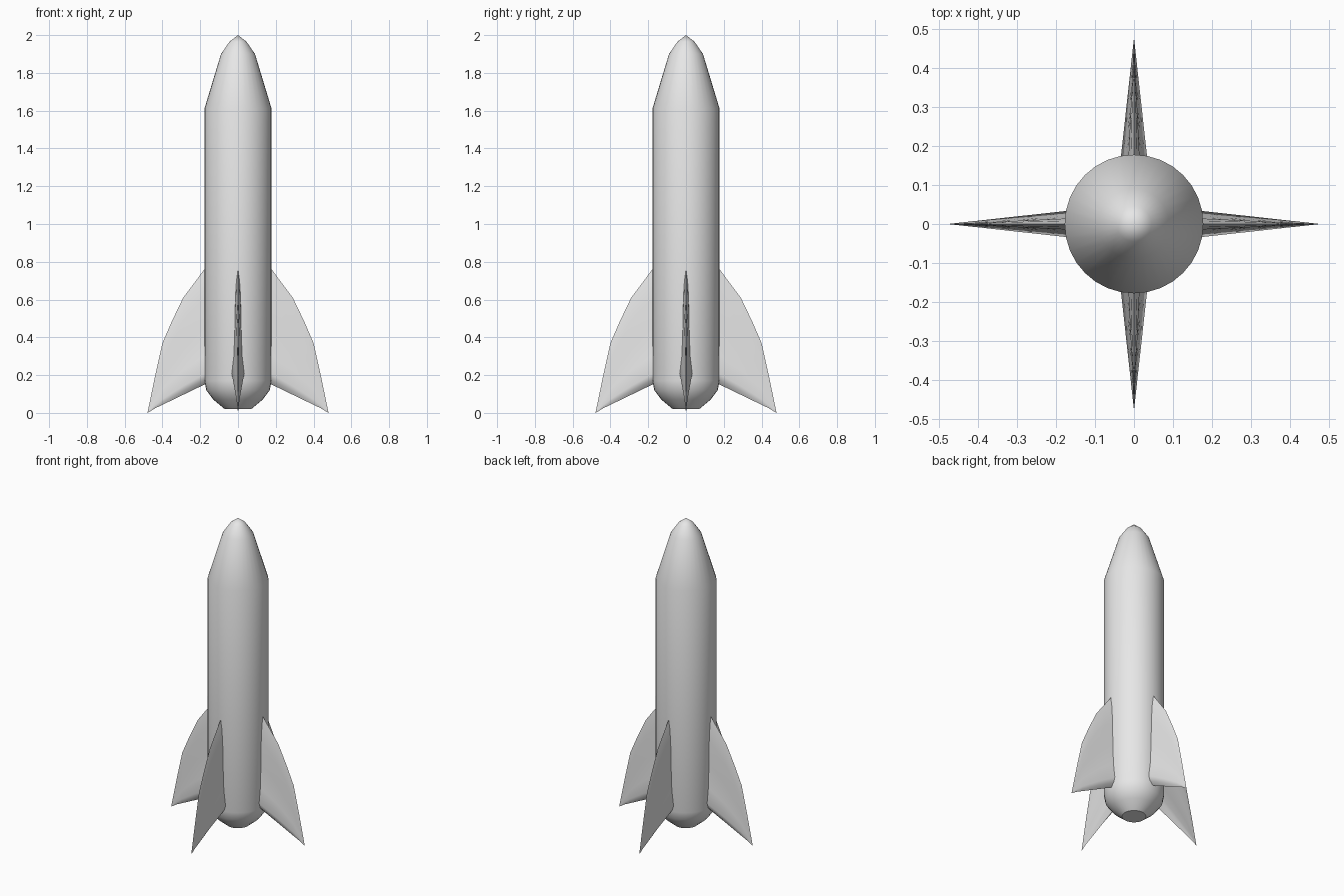
import bpy, bmesh, math
from mathutils import Matrix

cube = bpy.data.objects.get("Cube")
if cube:
    bpy.data.objects.remove(cube, do_unlink=True)

# One plain grey for everything
grey = bpy.data.materials.new("light grey")
grey.use_nodes = True
GREY = (0.8, 0.8, 0.8, 1)
grey.diffuse_color = GREY
grey.node_tree.nodes["Principled BSDF"].inputs["Base Color"].default_value = GREY


def finish(name, bm, sharp_angle):
    bmesh.ops.remove_doubles(bm, verts=bm.verts, dist=0.0002)
    bmesh.ops.recalc_face_normals(bm, faces=bm.faces)
    mesh = bpy.data.meshes.new(name)
    bm.to_mesh(mesh)
    bm.free()
    obj = bpy.data.objects.new(name, mesh)
    bpy.context.collection.objects.link(obj)
    mesh.materials.append(grey)
    bpy.ops.object.select_all(action='DESELECT')
    obj.select_set(True)
    bpy.context.view_layer.objects.active = obj
    bpy.ops.object.shade_smooth_by_angle(angle=math.radians(sharp_angle))
    return obj


# Fuselage: lathed profile (radius, height) with a flat base disc
PROFILE = [(0.07, 0.02), (0.13, 0.07), (0.168, 0.12), (0.178, 0.17),
           (0.178, 1.61), (0.09, 1.9), (0.045, 1.965), (0, 2)]
SIDES = 32
bm = bmesh.new()
rings = [[bm.verts.new((r * math.cos(math.tau * i / SIDES),
                        r * math.sin(math.tau * i / SIDES), z))
          for i in range(SIDES)] for r, z in PROFILE[:-1]]
tip = bm.verts.new((0, 0, PROFILE[-1][1]))
for low, high in zip(rings, rings[1:]):
    for i in range(SIDES):
        j = (i + 1) % SIDES
        bm.faces.new((low[i], low[j], high[j], high[i]))
for i in range(SIDES):
    bm.faces.new((rings[-1][i], rings[-1][(i + 1) % SIDES], tip))
bm.faces.new(rings[0][::-1])
body = finish("fuselage", bm, 60)
for face in body.data.polygons:
    if face.normal.z < -0.99:
        face.use_smooth = False

# Fin: spanwise stations (radius, bottom, top) and chordwise thickness
STATIONS = [(0.15, 0.16, 0.8), (0.178, 0.15, 0.76), (0.23, 0.125, 0.69),
            (0.29, 0.096, 0.61), (0.35, 0.067, 0.485), (0.4, 0.043, 0.37),
            (0.44, 0.024, 0.19), (0.478, 0, 0.006)]
CHORD = [(0, 0), (0.04, 0.7), (0.09, 1), (0.25, 0.65), (0.5, 0.5),
         (0.75, 0.42), (0.9, 0.25), (1, 0)]
ROOT_HALF = 0.033
ROOT, END = 0.178, 0.478


def fin(name, angle):
    bm = bmesh.new()
    for side in (1, -1):
        grid = []
        for r, bottom, top in STATIONS:
            half = ROOT_HALF * (END - r) / (END - ROOT)
            grid.append([bm.verts.new((r, side * half * t,
                                       bottom + c * (top - bottom)))
                         for c, t in CHORD])
        for a, b in zip(grid, grid[1:]):
            for k in range(len(CHORD) - 1):
                bm.faces.new((a[k], b[k], b[k + 1], a[k + 1]))
    bmesh.ops.rotate(bm, verts=bm.verts, cent=(0, 0, 0),
                     matrix=Matrix.Rotation(angle, 3, 'Z'))
    finish(name, bm, 50)


for n, place in enumerate(("left", "back", "right", "front")):
    fin(place + "_fin", n * math.pi / 2)
